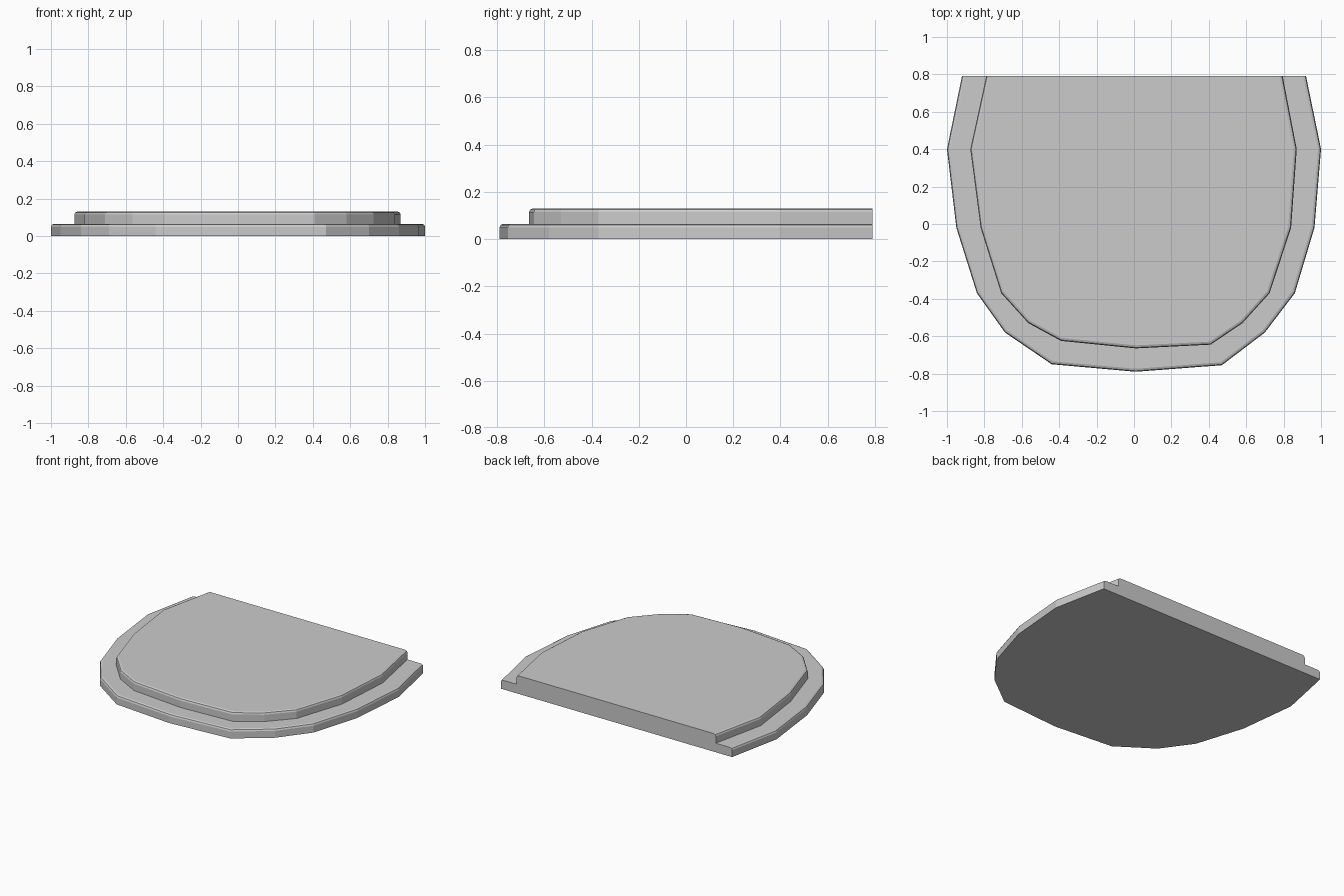
import bpy
import bmesh

cube = bpy.data.objects.get("Cube")
if cube:
    bpy.data.objects.remove(cube, do_unlink=True)

# Single plain grey
GREY = (0.6, 0.6, 0.6, 1.0)
grey = bpy.data.materials.new("plain_grey")
grey.use_nodes = True
grey.diffuse_color = GREY
grey.node_tree.nodes["Principled BSDF"].inputs["Base Color"].default_value = GREY

BACK = 0.79
STEP = 0.065
BEVEL = 0.016


def make_tier(name, outline, bottom):
    """Extrude an outline by one step and round its top rim, leaving the back cut square."""
    top = bottom + STEP
    bm = bmesh.new()
    base = bm.faces.new([bm.verts.new((x, y, bottom)) for x, y in outline])
    raised = bmesh.ops.extrude_face_region(bm, geom=[base], use_keep_orig=True)["geom"]
    moved = [v for v in raised if isinstance(v, bmesh.types.BMVert)]
    bmesh.ops.translate(bm, verts=moved, vec=(0, 0, STEP))
    bmesh.ops.recalc_face_normals(bm, faces=bm.faces[:])
    rim = [e for e in bm.edges
           if all(v.co.z > top - 0.001 for v in e.verts)
           and not all(v.co.y > BACK - 0.001 for v in e.verts)]
    bmesh.ops.bevel(bm, geom=rim, offset=BEVEL, segments=2, profile=0.5,
                    affect='EDGES', clamp_overlap=True)
    bmesh.ops.recalc_face_normals(bm, faces=bm.faces[:])
    mesh = bpy.data.meshes.new(name)
    bm.to_mesh(mesh)
    bm.free()
    mesh.materials.append(grey)
    obj = bpy.data.objects.new(name, mesh)
    bpy.context.collection.objects.link(obj)
    return obj


# Wide lower tier
lower_outline = [
    (-0.92, BACK), (-1.0, 0.4), (-0.95, -0.02), (-0.84, -0.37), (-0.69, -0.58),
    (-0.44, -0.75), (0.01, -0.79), (0.47, -0.755), (0.7, -0.58), (0.86, -0.37),
    (0.965, -0.02), (1.0, 0.4), (0.92, BACK),
]
make_tier("lower_step", lower_outline, 0.0)

# Narrower upper tier
upper_outline = [
    (-0.79, BACK), (-0.875, 0.4), (-0.82, -0.02), (-0.71, -0.37), (-0.565, -0.53),
    (-0.39, -0.625), (0.01, -0.665), (0.41, -0.645), (0.58, -0.53), (0.725, -0.37),
    (0.84, -0.02), (0.87, 0.4), (0.795, BACK),
]
make_tier("upper_step", upper_outline, STEP)
